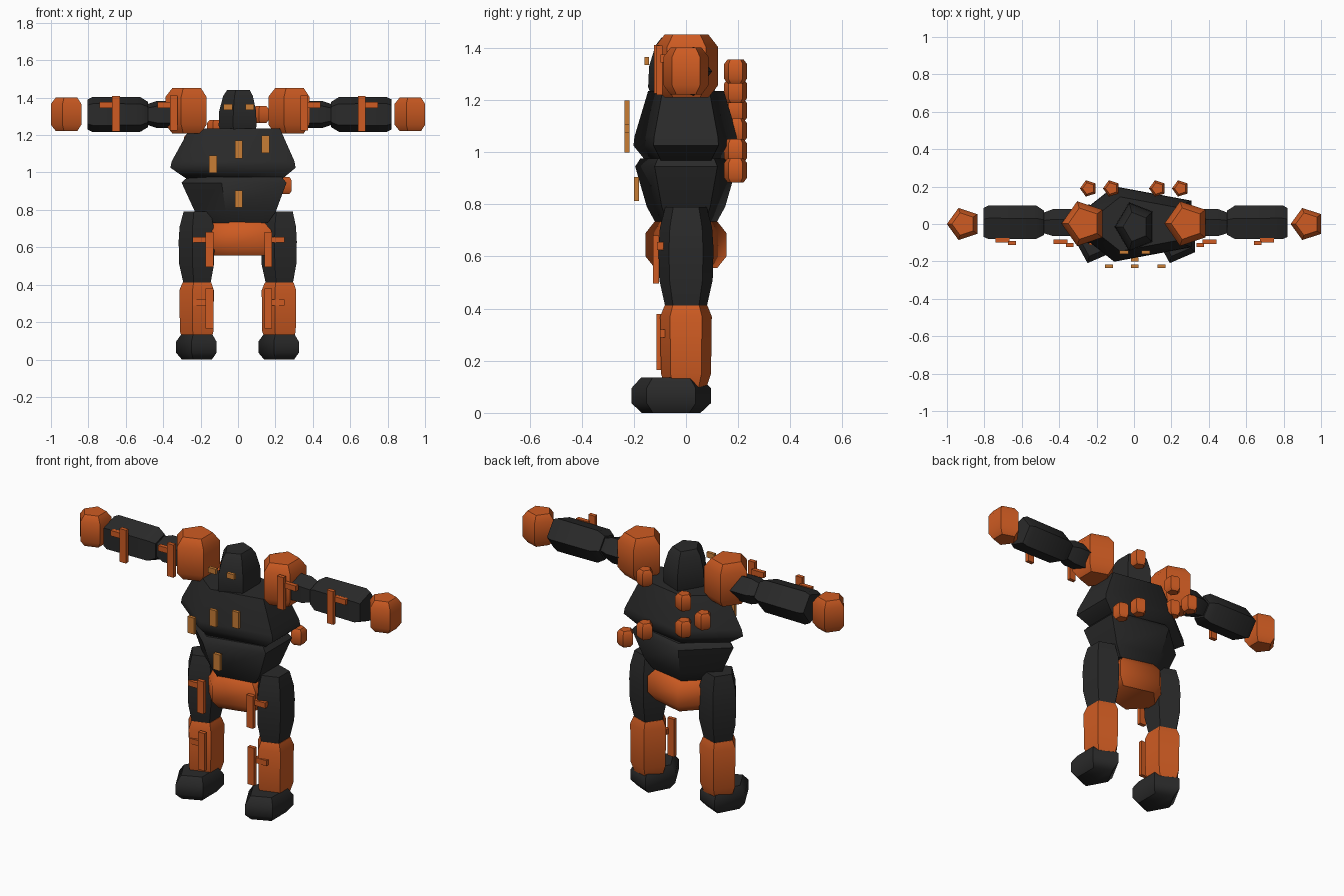
import bpy, bmesh, math
from mathutils import Vector

if "Cube" in bpy.data.objects:
    bpy.data.objects.remove(bpy.data.objects["Cube"], do_unlink=True)

OFF = 0.0085  # the five-sided parts are not mirrored, so the body axis sits off centre


def material(name, rgb):
    m = bpy.data.materials.new(name)
    m.use_nodes = True
    m.diffuse_color = (*rgb, 1)
    m.node_tree.nodes["Principled BSDF"].inputs["Base Color"].default_value = (*rgb, 1)
    return m


ORANGE = material("burnt orange", (0.62, 0.105, 0.016))
DARK = material("charcoal", (0.023, 0.023, 0.023))
AMBER = material("amber", (0.58, 0.205, 0.035))


def finish(name, bm, mat, smooth):
    bmesh.ops.recalc_face_normals(bm, faces=bm.faces)
    me = bpy.data.meshes.new(name)
    bm.to_mesh(me)
    bm.free()
    me.materials.append(mat)
    ob = bpy.data.objects.new(name, me)
    bpy.context.collection.objects.link(ob)
    if smooth:
        bpy.ops.object.select_all(action='DESELECT')
        ob.select_set(True)
        bpy.context.view_layer.objects.active = ob
        bpy.ops.object.shade_smooth_by_angle(angle=math.radians(50))
    return ob


def prism(name, mat, centre, radii, profile, axis="z"):
    """Five-sided lathe: profile holds (position along axis, radius factor)."""
    bm = bmesh.new()
    rings = []
    for t, f in profile:
        ring = []
        for k in range(5):
            a = math.pi + k * math.tau / 5
            u, v = radii[0] * f * math.cos(a), radii[1] * f * math.sin(a)
            p = Vector((u, v, t)) if axis == "z" else Vector((t, -u, v))
            ring.append(bm.verts.new(p + Vector(centre)))
        rings.append(ring)
    for lo, hi in zip(rings, rings[1:]):
        for k in range(5):
            j = (k + 1) % 5
            bm.faces.new((lo[k], lo[j], hi[j], hi[k]))
    bm.faces.new(rings[0])
    bm.faces.new(rings[-1])
    return finish(name, bm, mat, True)


def ball(name, centre, r, ry=None):
    prof = [(-r, 0.7), (-0.62 * r, 1), (0.62 * r, 1), (r, 0.7)]
    return prism(name, ORANGE, centre, (r, ry or r), prof)


def box(name, mat, centre, size):
    bm = bmesh.new()
    bmesh.ops.create_cube(bm, size=1)
    for v in bm.verts:
        v.co = Vector([c + s * p for c, s, p in zip(centre, size, v.co)])
    return finish(name, bm, mat, False)


# Body core
prism("chest", DARK, (OFF, 0, 0), (0.37, 0.212),
      [(0.965, 0.76), (1.025, 1), (1.06, 0.98), (1.235, 0.72)])
prism("abdomen", DARK, (OFF, 0, 0), (0.31, 0.205),
      [(0.73, 0.6), (0.79, 0.77), (0.945, 1), (0.975, 0.9)])
prism("pelvis", ORANGE, (OFF, 0, 0), (0.21, 0.163),
      [(0.555, 0.77), (0.6, 1), (0.69, 1), (0.735, 0.77)])
prism("head", DARK, (OFF, -0.015, 0), (0.112, 0.137),
      [(1.2, 0.85), (1.25, 1), (1.33, 0.97), (1.41, 0.78), (1.44, 0.6)])

# Limbs
for side, s in (("left", 1), ("right", -1)):
    leg_x = s * 0.22 + OFF
    prism(side + "_thigh", DARK, (leg_x, 0, 0), (0.106, 0.111),
          [(0.41, 0.76), (0.51, 0.97), (0.63, 1), (0.71, 0.95), (0.79, 0.75)])
    prism(side + "_shin", ORANGE, (leg_x, 0, 0), (0.102, 0.104),
          [(0.1, 0.8), (0.15, 0.97), (0.37, 1), (0.412, 0.83)])
    prism(side + "_foot", DARK, (leg_x, -0.057, 0), (0.12, 0.16),
          [(0, 0.74), (0.037, 1), (0.095, 1), (0.135, 0.76)])
    ball(side + "_shoulder", (s * 0.275 + OFF, 0.002, 1.33), 0.121, 0.126)
    ball(side + "_hand", (s * 0.919 + OFF, 0, 1.311), 0.09)
    prism(side + "_upper_arm", DARK, (OFF, 0, 1.31), (0.08, 0.077),
          [(s * 0.27, 0.75), (s * 0.32, 1), (s * 0.44, 1), (s * 0.5, 0.72)], "x")
    prism(side + "_forearm", DARK, (OFF, 0, 1.31), (0.1, 0.099),
          [(s * 0.49, 0.72), (s * 0.53, 0.98), (s * 0.785, 1), (s * 0.812, 0.86)], "x")

    # L-shaped trim: an upright bar with a short cross bar on its outer side
    # (name, x of upright, y of upright, z centre, upright height, z of cross bar)
    for part, x, y, z, h, cross in (
            ("thigh", 0.157, -0.115, 0.588, 0.185, 0.64),
            ("shin", 0.157, -0.103, 0.272, 0.215, 0.305),
            ("upper_arm", 0.349, -0.112, 1.318, 0.187, 1.36),
            ("forearm", 0.657, -0.102, 1.315, 0.19, 1.36)):
        cx = s * x + 0.005
        box(f"{side}_{part}_bar", ORANGE, (cx, y, z), (0.041, 0.022, h))
        box(f"{side}_{part}_cross_bar", ORANGE, (cx + s * 0.05, y + 0.016, cross),
            (0.075, 0.024, 0.031))

    # Eyes
    box(side + "_eye", AMBER, (s * 0.058 + 0.005, -0.151, 1.35), (0.047, 0.018, 0.03))

# Amber plates on the front of the torso
for i, (x, z) in enumerate(((-0.134, 1.045), (0.004, 1.123), (0.147, 1.152))):
    box(f"chest_plate_{i + 1}", AMBER, (x, -0.226, z), (0.042, 0.018, 0.094))
box("abdomen_plate", AMBER, (0.004, -0.19, 0.858), (0.042, 0.02, 0.092))

# Back pods
pod_x = (0.249, 0.126, -0.12, -0.243, -0.12, 0.126)
for i, x in enumerate(pod_x):
    ball(f"back_pod_{i + 1}", (x, 0.19, (0.93, 1.005, 1.083, 1.16, 1.235, 1.31)[i]), 0.046)
